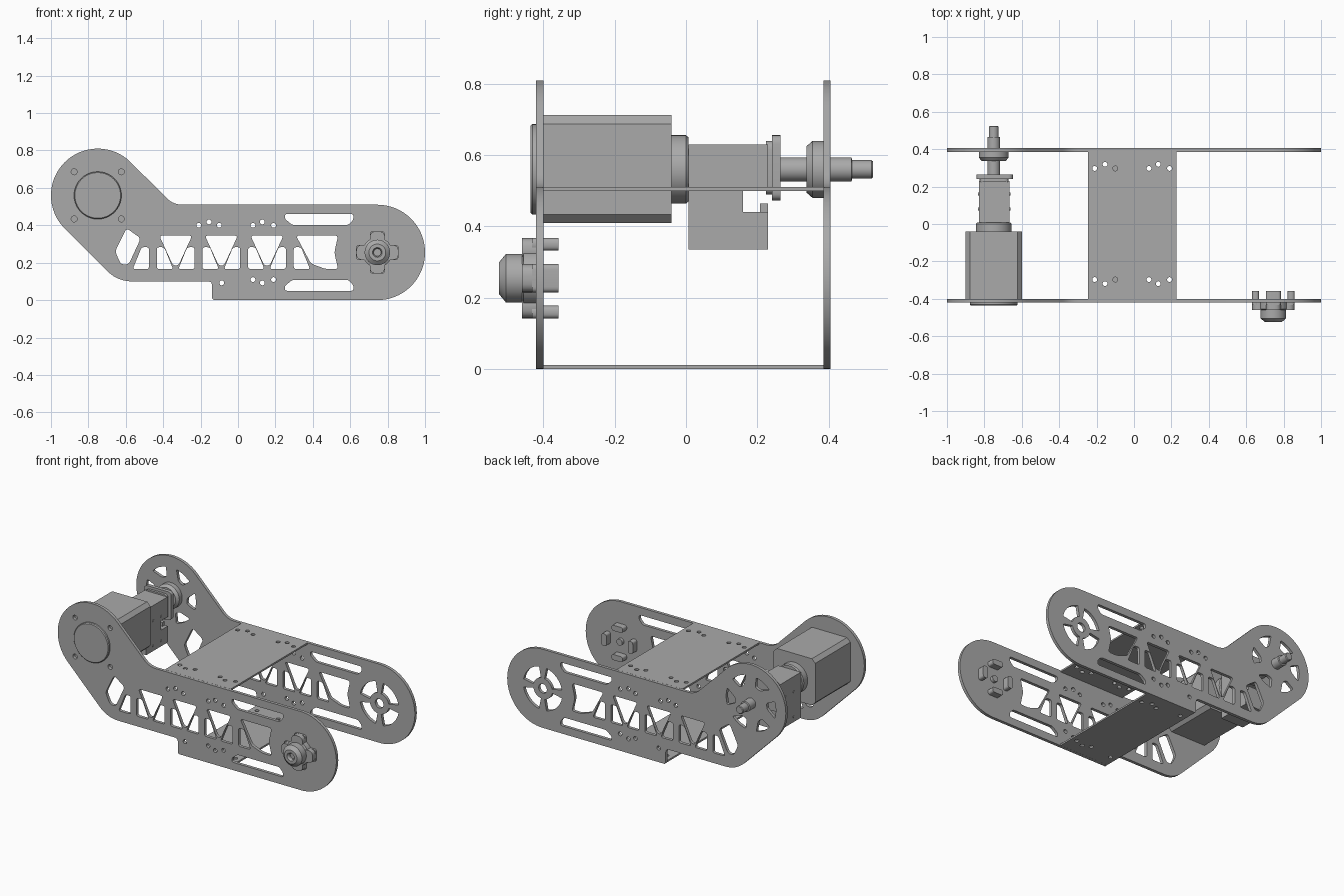
import bpy, bmesh
from math import sin, cos, pi, radians
from mathutils import Vector, Matrix

if "Cube" in bpy.data.objects:
    bpy.data.objects.remove(bpy.data.objects["Cube"])

grey = bpy.data.materials.new("machined grey")
grey.use_nodes = True
grey.diffuse_color = (0.4, 0.4, 0.4, 1)
grey.node_tree.nodes["Principled BSDF"].inputs["Base Color"].default_value = (0.4, 0.4, 0.4, 1)

FRONT = (pi / 2, 0, 0)         # profile x, z extruded along y
SIDE = (pi / 2, 0, pi / 2)     # profile y, z extruded along x
MOTOR = (-0.75, 0.56)
WHEEL = (0.745, 0.255)


def arc(c, r, start, end, n=32):
    angles = [radians(start + (end - start) * i / n) for i in range(n + 1)]
    return [(c[0] + r * cos(a), c[1] + r * sin(a)) for a in angles]


def circle(c, r, n=16):
    return arc(c, r, 0, 360, n)[:-1]


def rounded(points, cut, steps=5):
    """Polygon with each corner replaced by a curve starting `cut` before it."""
    out = []
    for i, p in enumerate(points):
        p = Vector(p)
        a, b = Vector(points[i - 1]) - p, Vector(points[(i + 1) % len(points)]) - p
        a, b = [p + d.normalized() * min(cut, d.length * 0.48) for d in (a, b)]
        for k in range(steps + 1):
            t = k / steps
            out.append(tuple(a * (1 - t) ** 2 + p * (2 * t * (1 - t)) + b * t * t))
    return out


def sector(c, r0, r1, mid, half):
    return arc(c, r1, mid - half, mid + half, 10) + arc(c, r0, mid + half, mid - half, 10)


def finish(obj):
    obj.data.materials.clear()
    obj.data.materials.append(grey)
    bpy.ops.object.select_all(action='DESELECT')
    obj.select_set(True)
    bpy.context.view_layer.objects.active = obj
    bpy.ops.object.shade_smooth_by_angle(angle=radians(30))
    return obj


def sheet(name, loops, thickness, location, rotation=(0, 0, 0)):
    """Flat plate: first loop is the outline, the others are holes."""
    curve = bpy.data.curves.new(name, 'CURVE')
    curve.dimensions, curve.fill_mode = '2D', 'BOTH'
    curve.extrude = thickness / 2
    for loop in loops:
        s = curve.splines.new('POLY')
        s.points.add(len(loop) - 1)
        for pt, (u, v) in zip(s.points, loop):
            pt.co = (u, v, 0, 1)
        s.use_cyclic_u = True
    obj = bpy.data.objects.new(name, curve)
    bpy.context.collection.objects.link(obj)
    obj.location, obj.rotation_euler = location, rotation
    bpy.ops.object.select_all(action='DESELECT')
    obj.select_set(True)
    bpy.context.view_layer.objects.active = obj
    bpy.ops.object.convert(target='MESH')
    return finish(bpy.context.view_layer.objects.active)


def turned(name, profile, centre):
    """Lathe part on an axis parallel to y; profile holds (radius, y)."""
    bm = bmesh.new()
    verts = [bm.verts.new((r, y, 0)) for r, y in profile]
    edges = [bm.edges.new(pair) for pair in zip(verts, verts[1:])]
    bmesh.ops.spin(bm, geom=verts + edges, cent=(0, 0, 0), axis=(0, 1, 0),
                   angle=2 * pi, steps=40)
    bmesh.ops.remove_doubles(bm, verts=bm.verts, dist=0.0005)
    bmesh.ops.recalc_face_normals(bm, faces=bm.faces)
    mesh = bpy.data.meshes.new(name)
    bm.to_mesh(mesh)
    bm.free()
    obj = bpy.data.objects.new(name, mesh)
    bpy.context.collection.objects.link(obj)
    obj.location = (centre[0], 0, centre[1])
    return finish(obj)


def rect(x0, x1, z0, z1):
    return [(x0, z0), (x1, z0), (x1, z1), (x0, z1)]


# Side plate outline: motor lobe, elbow, straight arm, wheel end
outline = arc(MOTOR, 0.25, 225, 45, 48)
outline += rounded([(-0.55, 0.714), (-0.346, 0.51), (0.7, 0.51)], 0.05)[6:12]
outline += arc(WHEEL, 0.255, 90, -90, 48)
outline += [(-0.13, 0), (-0.138, 0.01), (-0.138, 0.08), (-0.143, 0.095), (-0.158, 0.1)]
outline += rounded([(-0.2, 0.1), (-0.644, 0.1), (-0.9, 0.356)], 0.08, 10)[11:22]

# Truss openings: split uprights with inverted triangles between them
common = [rounded([(-0.596, 0.385), (-0.52, 0.33), (-0.585, 0.19), (-0.625, 0.19),
                   (-0.657, 0.26)], 0.02)]
for k in range(4):
    u = -0.455 + 0.244 * k
    for s in (-1, 1):
        common.append(rounded([(u + s * 0.021, 0.283), (u + s * 0.06, 0.283),
                               (u + s * 0.108, 0.166), (u + s * 0.021, 0.166)], 0.014))
    if k < 3:
        d = u + 0.122
        common.append(rounded([(d - 0.088, 0.345), (d + 0.088, 0.345),
                               (d + 0.014, 0.185), (d - 0.014, 0.185)], 0.018))
common.append(rounded([(0.31, 0.345), (0.535, 0.345), (0.515, 0.255),
                       (0.535, 0.166), (0.47, 0.166), (0.39, 0.195)], 0.018))

# Long slots, mirrored about the arm centre line
slot = [(0.25, 0.46), (0.617, 0.46), (0.617, 0.43), (0.59, 0.402), (0.29, 0.402), (0.25, 0.435)]
common.append(rounded(slot, 0.012))
common.append(rounded([(x, 0.51 - z) for x, z in slot], 0.012))

# Mounting screw holes
top_screws = [(-0.21, 0), (-0.155, 1), (-0.10, 0), (0.08, 0), (0.13, 1), (0.19, 0)]
low_screws = [(-0.087, 1)] + top_screws[3:]
common += [circle((x, 0.40 + 0.018 * m), 0.013) for x, m in top_screws]
common += [circle((x, 0.11 - 0.018 * m), 0.013) for x, m in low_screws]

# Motor side plate and shaft side plate
bolts = [circle((MOTOR[0] + sx * 0.126, MOTOR[1] + sz * 0.126), 0.016)
         for sx in (-1, 1) for sz in (-1, 1)]
sheet("front_side_plate", [outline] + common + bolts, 0.02, (0, -0.41, 0), FRONT)

spokes = [sector(WHEEL, 0.068, 0.14, 45 + 90 * i, 34) for i in range(4)]
vents = [rounded(sector(MOTOR, 0.115, 0.18, 60 * i, 18)[::5], 0.012) for i in range(6)]
sheet("rear_side_plate", [outline] + common + spokes + vents + [circle(WHEEL, 0.03)],
      0.02, (0, 0.395, 0), FRONT)

# Cross plates joining the sides
for name, x0, z, screws in (("top_cross_plate", -0.245, 0.505, top_screws),
                            ("bottom_cross_plate", -0.13, 0.006, low_screws)):
    holes = [circle((x, s * (0.297 + 0.022 * m)), 0.013) for x, m in screws for s in (-1, 1)]
    sheet(name, [rect(x0, 0.228, -0.402, 0.388)] + holes, 0.011, (0, 0, z))

# Drive motor with chamfered long edges, and its round end caps
sheet("motor_body", [rounded(rect(-0.9, -0.6, 0.41, 0.712), 0.024, 1)], 0.36,
      (0, -0.22, 0), FRONT)
turned("motor_end_disc", [(0, -0.436), (0.122, -0.436), (0.127, -0.431),
                          (0.127, -0.4), (0, -0.4)], MOTOR)
turned("motor_collar", [(0, -0.045), (0.096, -0.045), (0.096, 0), (0.09, 0.007), (0, 0.007)], MOTOR)

# Gearbox with a notched rear face
sheet("gearbox", [[(0.007, 0.335), (0.23, 0.335), (0.23, 0.44), (0.16, 0.44), (0.16, 0.5),
                   (0.23, 0.5), (0.23, 0.63), (0.007, 0.63)]], 0.165, (-0.747, 0, 0), SIDE)
sheet("gearbox_latch", [rect(0.207, 0.23, 0.438, 0.465)], 0.12, (-0.747, 0, 0), SIDE)
for s in (-1, 1):
    for y in (0.08, 0.16):
        for z in (0.37, 0.53):
            sheet("gearbox_screw", [circle((y, z), 0.008)], 0.006,
                  (-0.747 + s * 0.083, 0, 0), SIDE)
sheet("gearbox_flange", [rounded(rect(-0.843, -0.648, 0.473, 0.656), 0.025)], 0.024,
      (0, 0.253, 0), FRONT)
sheet("gearbox_flange_step", [rounded(rect(-0.825, -0.67, 0.49, 0.64), 0.025)], 0.02,
      (0, 0.235, 0), FRONT)

# Output shaft and hub
turned("output_shaft", [(0, 0.26), (0.034, 0.26), (0.034, 0.464), (0.026, 0.466),
                        (0.026, 0.52), (0.022, 0.525), (0, 0.525)], MOTOR)
turned("shaft_hub", [(0, 0.338), (0.065, 0.338), (0.08, 0.355), (0.08, 0.388), (0, 0.388)], MOTOR)

# Four lobed wheel coupling with prongs through the plate
turned("coupling_hub", [(0.02, -0.44), (0.02, -0.515), (0.026, -0.524), (0.045, -0.524),
                        (0.068, -0.505), (0.068, -0.46), (0.08, -0.455),
                        (0.08, -0.42), (0.02, -0.42), (0.02, -0.44)], WHEEL)
turned("coupling_bore_floor", [(0, -0.5), (0.021, -0.5), (0.021, -0.38), (0, -0.38)], WHEEL)
for i in range(4):
    turn = Matrix.Rotation(i * pi / 2, 2)
    place = lambda pts: [tuple(Vector(WHEEL) + turn @ Vector(p)) for p in pts]
    sheet("coupling_lobe", [place(rounded(rect(0.04, 0.113, -0.04, 0.04), 0.034))],
          0.04, (0, -0.44, 0), FRONT)
    sheet("coupling_prong", [place(rounded(rect(0.077, 0.113, -0.04, 0.04), 0.016))],
          0.075, (0, -0.3945, 0), FRONT)
